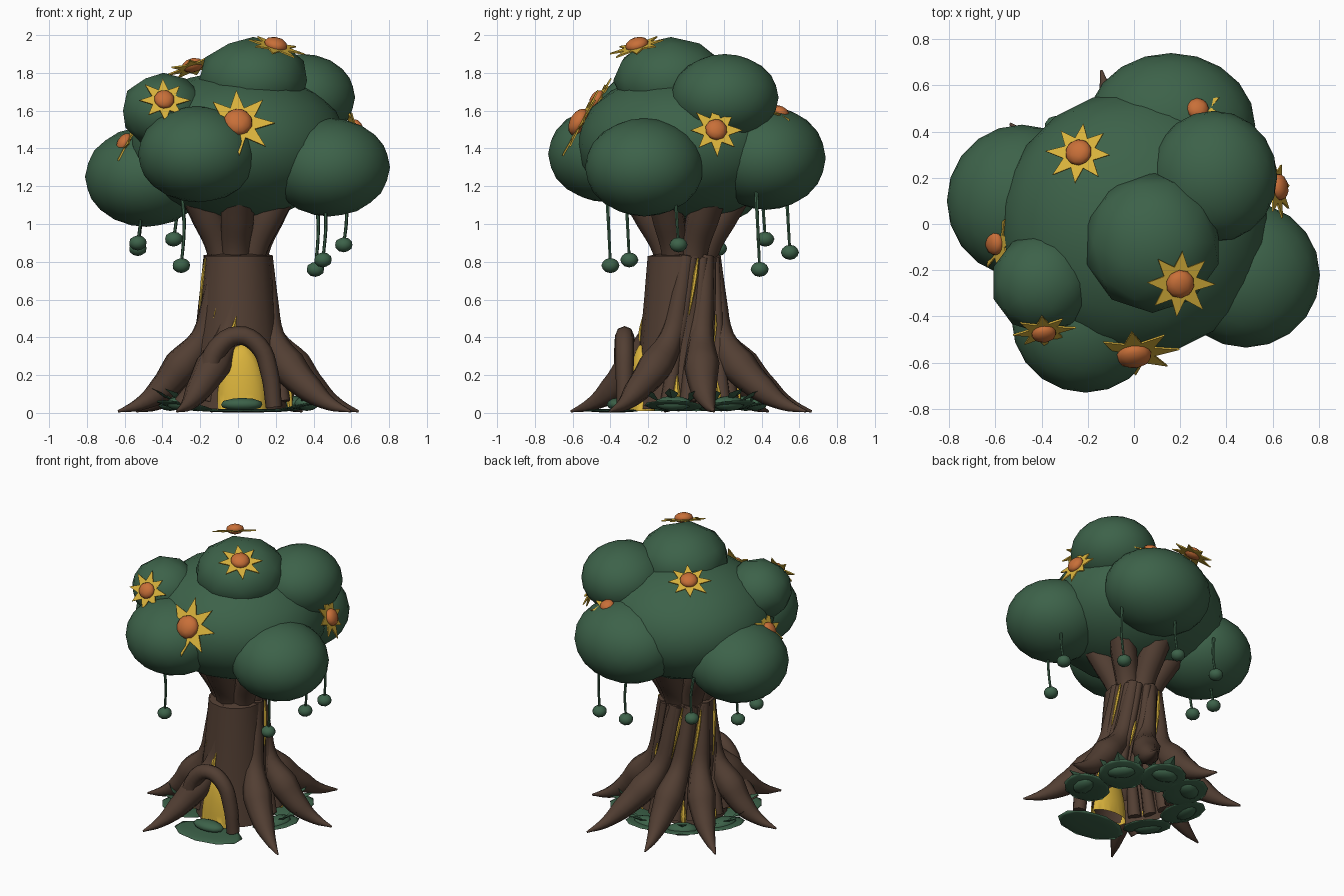
import bpy, bmesh, math, random
from math import sin, cos, pi, radians
from mathutils import Vector, Matrix

random.seed(4)
if "Cube" in bpy.data.objects:
    bpy.data.objects.remove(bpy.data.objects["Cube"], do_unlink=True)


def material(name, rgb):
    m = bpy.data.materials.new(name)
    m.use_nodes = True
    m.diffuse_color = (*rgb, 1)
    m.node_tree.nodes["Principled BSDF"].inputs["Base Color"].default_value = (*rgb, 1)
    return m


GREEN = material("leaf green", (0.046, 0.122, 0.067))
BROWN = material("bark brown", (0.085, 0.049, 0.033))
YELLOW = material("glow yellow", (0.7, 0.45, 0.045))
ORANGE = material("bud orange", (0.58, 0.16, 0.04))


def add_mesh(name, mesh, mat, smooth=True):
    mesh.materials.clear()
    mesh.materials.append(mat)
    mesh.shade_smooth() if smooth else mesh.shade_flat()
    ob = bpy.data.objects.new(name, mesh)
    bpy.context.collection.objects.link(ob)
    return ob


def from_bmesh(name, bm, mat, smooth=True):
    bmesh.ops.recalc_face_normals(bm, faces=bm.faces)
    mesh = bpy.data.meshes.new(name)
    bm.to_mesh(mesh)
    bm.free()
    return add_mesh(name, mesh, mat, smooth)


def ellipsoid(name, centre, size, mat, subdiv=3, turn=None, dome=False):
    bm = bmesh.new()
    bmesh.ops.create_icosphere(bm, subdivisions=subdiv, radius=1)
    if dome:
        bmesh.ops.bisect_plane(bm, geom=bm.verts[:] + bm.edges[:] + bm.faces[:],
                               plane_co=(0, 0, 0), plane_no=(0, 0, -1), clear_outer=True)
    turn = turn or Matrix.Identity(4)
    bm.transform(Matrix.Translation(centre) @ turn @ Matrix.Diagonal((*size, 1)))
    return from_bmesh(name, bm, mat)


def tube(name, points, radii, mat, sides=2):
    """Tapered round tube through the given points."""
    cu = bpy.data.curves.new(name, "CURVE")
    cu.dimensions = "3D"
    cu.bevel_depth = 1
    cu.bevel_resolution = sides
    cu.resolution_u = 4
    cu.use_fill_caps = True
    sp = cu.splines.new("BEZIER")
    sp.bezier_points.add(len(points) - 1)
    for bp, p, r in zip(sp.bezier_points, points, radii):
        bp.co, bp.radius = p, r
        bp.handle_left_type = bp.handle_right_type = "AUTO"
    tmp = bpy.data.objects.new(name + "_path", cu)
    bpy.context.collection.objects.link(tmp)
    dg = bpy.context.evaluated_depsgraph_get()
    mesh = bpy.data.meshes.new_from_object(tmp.evaluated_get(dg))
    bpy.data.objects.remove(tmp, do_unlink=True)
    ob = add_mesh(name, mesh, mat)
    mesh.set_sharp_from_angle(angle=radians(50))
    return ob


def polar(deg, r, z):
    return Vector((r * cos(radians(deg)), r * sin(radians(deg)), z))


# Canopy: one large crown and seven lobes
ellipsoid("crown", (0, 0, 1.42), (0.58, 0.575, 0.395), GREEN)
lobes = {
    "top": ((0.08, -0.08, 1.76), (0.3, 0.305, 0.23), 2),
    "back_upper": ((0.345, 0.205, 1.67), (0.275, 0.285, 0.23), 3),
    "right_side": ((0.485, -0.22, 1.3), (0.32, 0.315, 0.26), 3),
    "back": ((0.16, 0.425, 1.35), (0.365, 0.315, 0.275), 3),
    "left_side": ((-0.485, 0.1, 1.25), (0.325, 0.33, 0.265), 3),
    "front": ((-0.21, -0.415, 1.37), (0.32, 0.315, 0.255), 3),
    "front_upper": ((-0.395, -0.255, 1.6), (0.225, 0.22, 0.2), 2),
}
for label, (centre, size, subdiv) in lobes.items():
    ellipsoid("canopy_" + label, centre, size, GREEN, subdiv)


# Flowers: a thin eight-pointed star with a round bud
def flower(i, centre, normal, reach):
    turn = Vector(normal).to_track_quat("Z", "Y").to_matrix().to_4x4()
    bm = bmesh.new()
    ring = []
    for k in range(16):
        r = reach * random.uniform(0.94, 1.1) if k % 2 == 0 else reach * 0.52
        ring.append(bm.verts.new((r * cos(k * pi / 8), r * sin(k * pi / 8), -0.016)))
    face = bm.faces.new(ring)
    ext = bmesh.ops.extrude_face_region(bm, geom=[face])
    bmesh.ops.translate(bm, vec=(0, 0, 0.008),
                        verts=[v for v in ext["geom"] if isinstance(v, bmesh.types.BMVert)])
    bm.transform(Matrix.Translation(centre) @ turn)
    from_bmesh(f"flower_petals_{i}", bm, YELLOW, smooth=False)
    s = reach * 0.42
    ellipsoid(f"flower_bud_{i}", centre, (s, s, s * 0.6), ORANGE, 2, turn)


flowers = [
    ((0.2, -0.26, 1.95), (0.25, -0.28, 1), 0.15),
    ((-0.24, 0.31, 1.84), (-0.27, 0.33, 1), 0.14),
    ((0.0, -0.57, 1.54), (0.08, -0.88, 0.48), 0.185),
    ((-0.39, -0.475, 1.66), (0.1, -0.85, 0.5), 0.13),
    ((-0.605, -0.08, 1.43), (-0.85, -0.1, 0.5), 0.135),
    ((0.63, 0.16, 1.5), (0.92, 0.15, 0.35), 0.14),
    ((0.275, 0.5, 1.595), (0.1, 0.42, 0.9), 0.115),
]
for i, args in enumerate(flowers):
    flower(i, *args)

# Hanging vines ending in small bulbs
vines = [(-0.3, -0.4, 0.78), (0.45, -0.3, 0.81), (0.56, -0.04, 0.89), (-0.53, 0.17, 0.87),
         (-0.34, 0.42, 0.92), (0.41, 0.39, 0.76), (0.09, 0.55, 0.85), (-0.53, -0.04, 0.9)]
for i, (x, y, z) in enumerate(vines):
    tube(f"vine_{i}", [(x, y, z), (x + 0.015, y - 0.01, (z + 1.2) / 2), (x, y - 0.02, 1.2)],
         [0.008, 0.009, 0.012], GREEN, 1)
    ellipsoid(f"vine_bulb_{i}", (x, y, z), (0.048, 0.048, 0.04), GREEN, 2)

# Trunk core turned from a profile
profile = [(0.26, 0.02), (0.24, 0.15), (0.22, 0.35), (0.197, 0.6), (0.178, 0.83), (0.13, 0.84)]
bm = bmesh.new()
rings = [[bm.verts.new(polar(k * 22.5, r, z) + Vector((0, -0.025, 0))) for k in range(16)]
         for r, z in profile]
for lo, hi in zip(rings, rings[1:]):
    for k in range(16):
        bm.faces.new((lo[k], lo[(k + 1) % 16], hi[(k + 1) % 16], hi[k]))
bm.faces.new(rings[-1])
trunk = from_bmesh("trunk_core", bm, BROWN)
trunk.data.set_sharp_from_angle(angle=radians(50))


# Roots that climb the trunk as twisted ribs
def twist(angle, z):
    return angle + 55 * max(0, z - 0.2)


roots = {-34: 0.72, 13: 0.655, 62: 0.72, 102: 0.68, 141: 0.69, 190: 0.645, 242: 0.69}
root_path = [(0.14, 0.83, 0.045), (0.165, 0.6, 0.052), (0.2, 0.4, 0.065), (0.31, 0.25, 0.095),
             (0.44, 0.12, 0.07), (0.56, 0.045, 0.036), (0.68, 0.008, 0.006)]
for i, (a, reach) in enumerate(roots.items()):
    tube(f"root_{i}",
         [polar(twist(a, z), r if r < 0.4 else r * reach / 0.68, z) for r, z, _ in root_path],
         [w for _, _, w in root_path], BROWN)

# Extra bark ribs and thin glowing slits in the valleys between the roots
angles = list(roots)
slit_spans = [(0.52, 0.82), (0.33, 0.52), (0.46, 0.82), (0.42, 0.8), (0.46, 0.82), (0.36, 0.6)]
for i, (a, b) in enumerate(zip(angles, angles[1:])):
    mid = (a + b) / 2
    low, high = slit_spans[i]
    steps = [low, low * 0.6 + high * 0.4, low * 0.3 + high * 0.7, high]
    tube(f"trunk_slit_{i}",
         [polar(twist(mid, z), 0.232 - 0.064 * z + 0.004, z) - Vector((0, 0.01, 0)) for z in steps],
         [0.003, 0.01, 0.012, 0.005], YELLOW, 1)
    for side in (-11, 13):
        tube(f"bark_rib_{i}_{side}", [polar(twist(mid + side, z), r, z) for z, r in
                                      ((0.82, 0.15), (0.55, 0.175), (0.3, 0.21), (0.06, 0.25))],
             [0.03, 0.03, 0.035, 0.045], BROWN)
    tube(f"base_slit_{i}", [polar(mid, 0.28, 0.03), polar(mid, 0.274, 0.1), polar(mid, 0.255, 0.2)],
         [0.014, 0.02, 0.004], YELLOW, 1)
tube("front_slit", [(-0.03, -0.237, 0.38), (-0.025, -0.236, 0.44), (-0.01, -0.229, 0.51)],
     [0.016, 0.014, 0.002], YELLOW, 1)

# Limbs flaring out beneath the canopy
for i in range(6):
    a = i * 60 - 97
    tube(f"limb_{i}", [polar(a, 0.08, 0.79), polar(a + 3, 0.115, 0.9), polar(a + 6, 0.18, 1.03),
                       polar(a + 8, 0.26, 1.17)], [0.075, 0.078, 0.088, 0.09], BROWN)

# Doorway: glowing opening behind a bent wooden arch
ellipsoid("door_glow", (0.02, -0.235, 0.01), (0.135, 0.072, 0.355), YELLOW, 3, dome=True)
arch = [(-0.3, 0.045), (-0.17, 0.2), (-0.11, 0.34), (0.0, 0.41), (0.11, 0.355), (0.165, 0.22), (0.19, 0.03)]
tube("door_arch", [(x, -0.325, z) for x, z in arch],
     [0.045, 0.055, 0.055, 0.05, 0.05, 0.048, 0.043], BROWN)


# Ground plants: tilted pads, low bushes and pointed leaves between the roots
def leaf(name, base, angle, length):
    bm = bmesh.new()
    side = polar(angle + 90, length * 0.3, 0)
    mid = base + polar(angle, length * 0.5, 0.05)
    tip = base + polar(angle, length, 0.075)
    b, l, m, r, t = [bm.verts.new(p) for p in
                     (base, mid + side, mid - Vector((0, 0, 0.02)), mid - side, tip)]
    for tri in ((b, m, l), (b, r, m), (m, t, l), (m, r, t)):
        bm.faces.new(tri)
    from_bmesh(name, bm, GREEN, smooth=False)


# Front pad at the doorway
ellipsoid("door_pad", (0.04, -0.39, 0.012), (0.25, 0.15, 0.01), GREEN, 2)
ellipsoid("door_bush", (0.02, -0.36, 0.045), (0.115, 0.06, 0.035), GREEN, 2)
gaps = [(a + b) / 2 for a, b in zip(angles, angles[1:])]
for i, a in enumerate(gaps):
    spin = Matrix.Rotation(radians(a), 4, "Z")
    tilt = spin @ Matrix.Rotation(radians(-11), 4, "Y")
    ellipsoid(f"ground_pad_{i}", polar(a, 0.35, 0.038), (0.15, 0.16, 0.009), GREEN, 2, tilt)
    ellipsoid(f"ground_bush_{i}", polar(a, 0.37, 0.05), (0.065, 0.1, 0.04), GREEN, 2, spin)
    for k in (-1, 0, 1):
        leaf(f"ground_leaf_{i}_{k + 1}", polar(a + k * 12, 0.36, 0.055), a + k * 45,
             random.uniform(0.11, 0.17))
